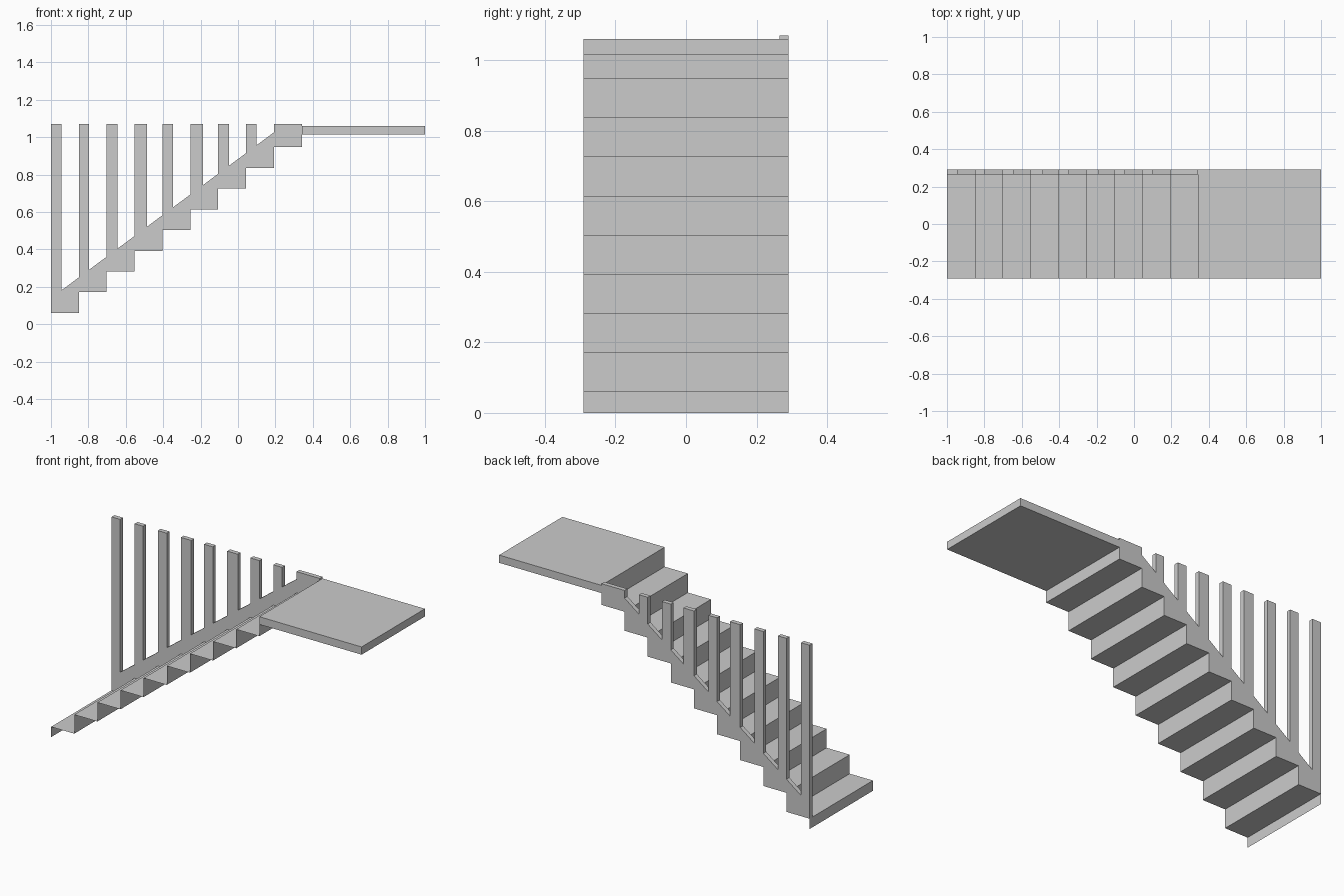
import bpy, bmesh
from mathutils import Vector

if "Cube" in bpy.data.objects:
    bpy.data.objects.remove(bpy.data.objects["Cube"])

STEPS, RUN, RISE = 9, 0.149, 0.1108
X0, Z0, HALF_W = -1.0, 0.06, 0.291
TOP, PANEL_Y = 1.07, 0.265
END_X = X0 + STEPS * RUN


def finish(name, bm):
    mesh = bpy.data.meshes.new(name)
    bm.to_mesh(mesh)
    bm.free()
    obj = bpy.data.objects.new(name, mesh)
    bpy.context.collection.objects.link(obj)
    return obj


def extruded(name, profile, y0, y1):
    """Closed x-z profile extruded along y."""
    bm = bmesh.new()
    face = bm.faces.new([bm.verts.new((x, y0, z)) for x, z in profile])
    ext = bmesh.ops.extrude_face_region(bm, geom=[face])
    moved = [g for g in ext["geom"] if isinstance(g, bmesh.types.BMVert)]
    bmesh.ops.translate(bm, vec=Vector((0, y1 - y0, 0)), verts=moved)
    bmesh.ops.recalc_face_normals(bm, faces=bm.faces)
    return finish(name, bm)


# Zigzag underside shared by the steps and the railing panel
zigzag = []
for i in range(STEPS):
    z = Z0 + i * RISE
    zigzag += [(X0 + i * RUN, z), (X0 + (i + 1) * RUN, z)]

# Steps: a thin folded sheet of risers and treads
bm = bmesh.new()
path = [(X0, 0.0)] + zigzag + [(END_X, 1.015)]
rows = [(bm.verts.new((x, -HALF_W, z)), bm.verts.new((x, HALF_W, z))) for x, z in path]
for (a, b), (c, d) in zip(rows, rows[1:]):
    bm.faces.new((a, c, d, b))
finish("steps", bm)

# Landing slab
extruded("landing", [(END_X, 1.015), (1, 1.015), (1, 1.06), (END_X, 1.06)],
         -HALF_W, HALF_W)


# Railing panel: sloped stringer with upright posts rising to a level top
def slope_z(x):
    return 0.18 + RISE / RUN * (x + 0.945)


post_w = [0.055, 0.055, 0.058, 0.066, 0.056, 0.068, 0.058, 0.056]
outline = list(zigzag) + [(END_X, TOP), (X0 + 8 * RUN, TOP)]
for i in reversed(range(8)):
    left = X0 + i * RUN
    right = left + post_w[i]
    nxt = X0 + (i + 1) * RUN
    outline += [(nxt, slope_z(nxt)), (right, slope_z(right)), (right, TOP), (left, TOP)]
extruded("railing_panel", outline, PANEL_Y, HALF_W)
